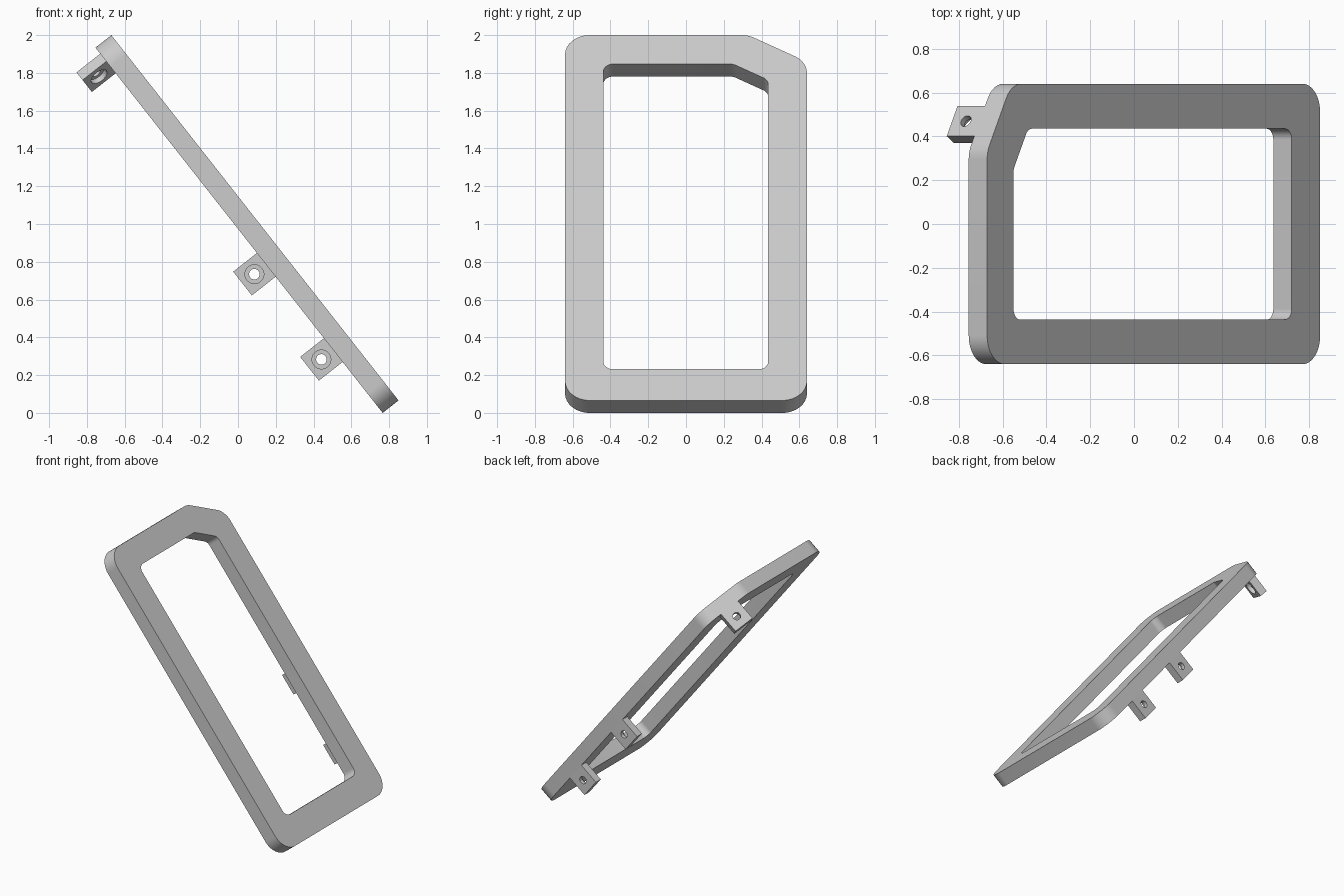
import bpy, bmesh, math
from mathutils import Vector

old = bpy.data.objects.get("Cube")
if old:
    bpy.data.objects.remove(old, do_unlink=True)

LENGTH, HALF_W, THICK = 2.46, 0.64, 0.107   # frame plate
TAB, TAB_T = 0.16, 0.06                     # square lug size and thickness
SEGMENTS = 10
CUT = math.tan(math.radians(30))            # slope of the cut corner

GREY = (0.6, 0.6, 0.6, 1)
grey = bpy.data.materials.new("plain_grey")
grey.use_nodes = True
grey.diffuse_color = GREY
grey.node_tree.nodes["Principled BSDF"].inputs["Base Color"].default_value = GREY

# Local axes: X runs up the sloping plate, Y across it, Z into its back
up = Vector((-0.618, 0, 0.786)).normalized()
across = Vector((0, 1, 0))
back = up.cross(across)
origin = Vector((0.85, 0, 0.066))


def skin(name, loops):
    """Closed surface through a cycle of loops with equal point counts."""
    bm = bmesh.new()
    rings = [[bm.verts.new(origin + up * x + across * y + back * z)
              for x, y, z in loop] for loop in loops]
    for i, a in enumerate(rings):
        b = rings[(i + 1) % len(rings)]
        for j in range(len(a)):
            k = (j + 1) % len(a)
            bm.faces.new((a[j], a[k], b[k], b[j]))
    bmesh.ops.recalc_face_normals(bm, faces=bm.faces)
    mesh = bpy.data.meshes.new(name)
    bm.to_mesh(mesh)
    bm.free()
    mesh.materials.append(grey)
    obj = bpy.data.objects.new(name, mesh)
    bpy.context.collection.objects.link(obj)
    bpy.ops.object.select_all(action='DESELECT')
    obj.select_set(True)
    bpy.context.view_layer.objects.active = obj
    bpy.ops.object.shade_smooth_by_angle(angle=math.radians(25))


def rounded(corners, radius):
    """Round each corner of a 2D outline with an arc."""
    pts = [Vector((x, y, 0)) for x, y in corners]
    out = []
    for i, p in enumerate(pts):
        a = (pts[i - 1] - p).normalized()
        b = (pts[(i + 1) % len(pts)] - p).normalized()
        half = a.angle(b) / 2
        centre = p + (a + b).normalized() * (radius / math.sin(half))
        start = p + a * (radius / math.tan(half)) - centre
        end = p + b * (radius / math.tan(half)) - centre
        for k in range(SEGMENTS + 1):
            out.append(centre + start.lerp(end, k / SEGMENTS).normalized() * radius)
    return out


def outline(bottom, top, right, left, cut_y, radius):
    """Rectangle with one top corner cut off."""
    return rounded([(bottom, right), (bottom, left), (top - (left - cut_y) * CUT, left),
                    (top, cut_y), (top, right)], radius)


def at_depth(points, z):
    return [(p.x, p.y, z) for p in points]


# Sloping frame with a window
rim = outline(0, LENGTH, -HALF_W, HALF_W, 0.33, 0.13)
window = outline(0.21, 2.265, -0.437, 0.435, 0.25, 0.05)
skin("frame", [at_depth(rim, 0), at_depth(rim, THICK),
               at_depth(window, THICK), at_depth(window, 0)])


def lug(name, s, y, turn):
    """Square lug flush with the rim, with a counterbored hole."""
    out = Vector((math.sin(turn), math.cos(turn), 0))
    side = Vector((out.y, -out.x, 0))
    centre = Vector((s, y, THICK + TAB / 2))

    def ring(size, inset, square=False):
        pts = []
        for k in range(32):
            a = math.tau * k / 32
            c, d = math.cos(a), math.sin(a)
            f = size / max(abs(c), abs(d)) if square else size
            pts.append(centre - out * inset + side * (c * f) + Vector((0, 0, d * f)))
        return pts

    skin(name, [ring(TAB / 2, 0, True), ring(TAB / 2, TAB_T, True),
                ring(0.05, TAB_T), ring(0.05, TAB_T / 2),
                ring(0.028, TAB_T / 2), ring(0.028, 0)])


# Two lugs on the long side, one on the cut corner
lug("lower_lug", 0.423, HALF_W, 0)
lug("middle_lug", 0.997, HALF_W, 0)
lug("corner_lug", LENGTH - 0.14 * CUT, 0.47, math.radians(60))
